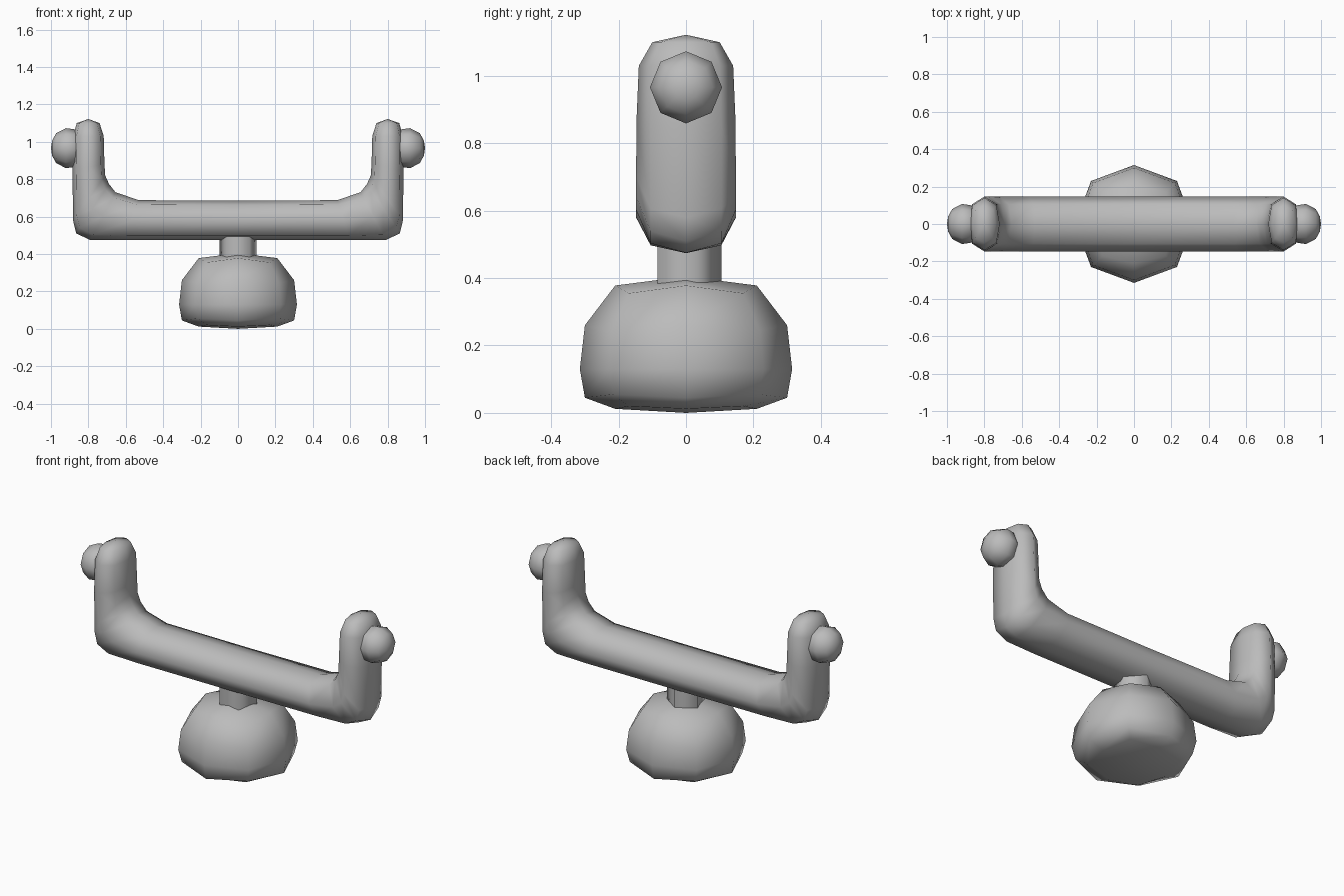
import bpy
import bmesh
import math

if "Cube" in bpy.data.objects:
    bpy.data.objects.remove(bpy.data.objects["Cube"], do_unlink=True)

grey = bpy.data.materials.new("plain_grey")
grey.use_nodes = True
grey.diffuse_color = (0.5, 0.5, 0.5, 1)
grey.node_tree.nodes["Principled BSDF"].inputs["Base Color"].default_value = (0.5, 0.5, 0.5, 1)


def loft(name, rings, start=None, end=None, sharp=180):
    """Skin a list of equal-sized rings; close each end with a tip or a flat cap."""
    bm = bmesh.new()
    loops = [[bm.verts.new(p) for p in ring] for ring in rings]
    n = len(loops[0])
    for a, b in zip(loops, loops[1:]):
        for i in range(n):
            j = (i + 1) % n
            bm.faces.new((a[i], a[j], b[j], b[i]))
    for loop, tip in ((loops[0], start), (loops[-1], end)):
        if tip:
            t = bm.verts.new(tip)
            for i in range(n):
                bm.faces.new((loop[i], loop[(i + 1) % n], t))
        else:
            bm.faces.new(loop)
    bmesh.ops.recalc_face_normals(bm, faces=bm.faces)
    mesh = bpy.data.meshes.new(name)
    bm.to_mesh(mesh)
    bm.free()
    mesh.materials.append(grey)
    obj = bpy.data.objects.new(name, mesh)
    bpy.context.collection.objects.link(obj)
    bpy.ops.object.select_all(action='DESELECT')
    obj.select_set(True)
    bpy.context.view_layer.objects.active = obj
    bpy.ops.object.shade_smooth_by_angle(angle=math.radians(sharp))
    return obj


# Rounded base: (side radius, side height, corner radius, corner height)
base_profile = [
    (0.21, 0.012, 0.24, 0.02), (0.30, 0.045, 0.305, 0.055), (0.315, 0.13, 0.325, 0.13),
    (0.30, 0.26, 0.31, 0.245), (0.21, 0.378, 0.24, 0.355),
]
base_rings = []
for r, z, rc, zc in base_profile:
    ring = []
    for i in range(8):
        a = i * math.pi / 4
        rad, h = (rc, zc) if i % 2 else (r, z)
        ring.append((rad * math.cos(a), rad * math.sin(a), h))
    base_rings.append(ring)
loft("base", base_rings, (0, 0, 0), (0, 0, 0.405))

# Five-sided neck
neck_angles = [math.radians(90 + 72 * i) for i in range(5)]
loft("neck", [[(0.105 * math.cos(a), 0.105 * math.sin(a), z) for a in neck_angles]
              for z in (0.36, 0.52)], sharp=80)

# U-shaped yoke: (inner x, inner z, outer x, outer z, half depth, shoulder depth)
half_yoke = [
    (0.53, 0.688, 0.60, 0.474, 0.148, 0.105),
    (0.655, 0.73, 0.79, 0.475, 0.148, 0.105),
    (0.69, 0.775, 0.865, 0.51, 0.148, 0.105),
    (0.71, 0.82, 0.882, 0.58, 0.148, 0.105),
    (0.714, 0.88, 0.885, 0.85, 0.147, 0.105),
    (0.718, 1.03, 0.882, 1.03, 0.14, 0.10),
    (0.74, 1.10, 0.862, 1.10, 0.10, 0.075),
]


def yoke_ring(xi, zi, xo, zo, w, s, side=1):
    cx, cz = (xi + xo) / 2, (zi + zo) / 2
    dx, dz = (xi - xo) / 2, (zi - zo) / 2
    section = [(1, 0), (0.78, s), (0, w), (-0.78, s), (-1, 0), (-0.78, -s), (0, -w), (0.78, -s)]
    return [(side * (cx + k * dx), y, cz + k * dz) for k, y in section]


yoke_rings = [yoke_ring(*h, side=-1) for h in reversed(half_yoke)]
yoke_rings.append(yoke_ring(0, 0.685, 0, 0.474, 0.148, 0.105))
yoke_rings += [yoke_ring(*h) for h in half_yoke]
loft("yoke", yoke_rings, (-0.80, 0, 1.122), (0.80, 0, 1.122))

# Round knob on the outside of each arm: (distance out, radius)
knob_profile = [(0.83, 0.07), (0.875, 0.101), (0.92, 0.107), (0.972, 0.08), (0.994, 0.04)]
for side, label in ((1, "left_knob"), (-1, "right_knob")):
    rings = [[(side * x, r * math.sin(i * math.pi / 4), 0.966 + r * math.cos(i * math.pi / 4))
              for i in range(8)] for x, r in knob_profile]
    loft(label, rings, (side * 0.82, 0, 0.966), (side * 1.0, 0, 0.966))
